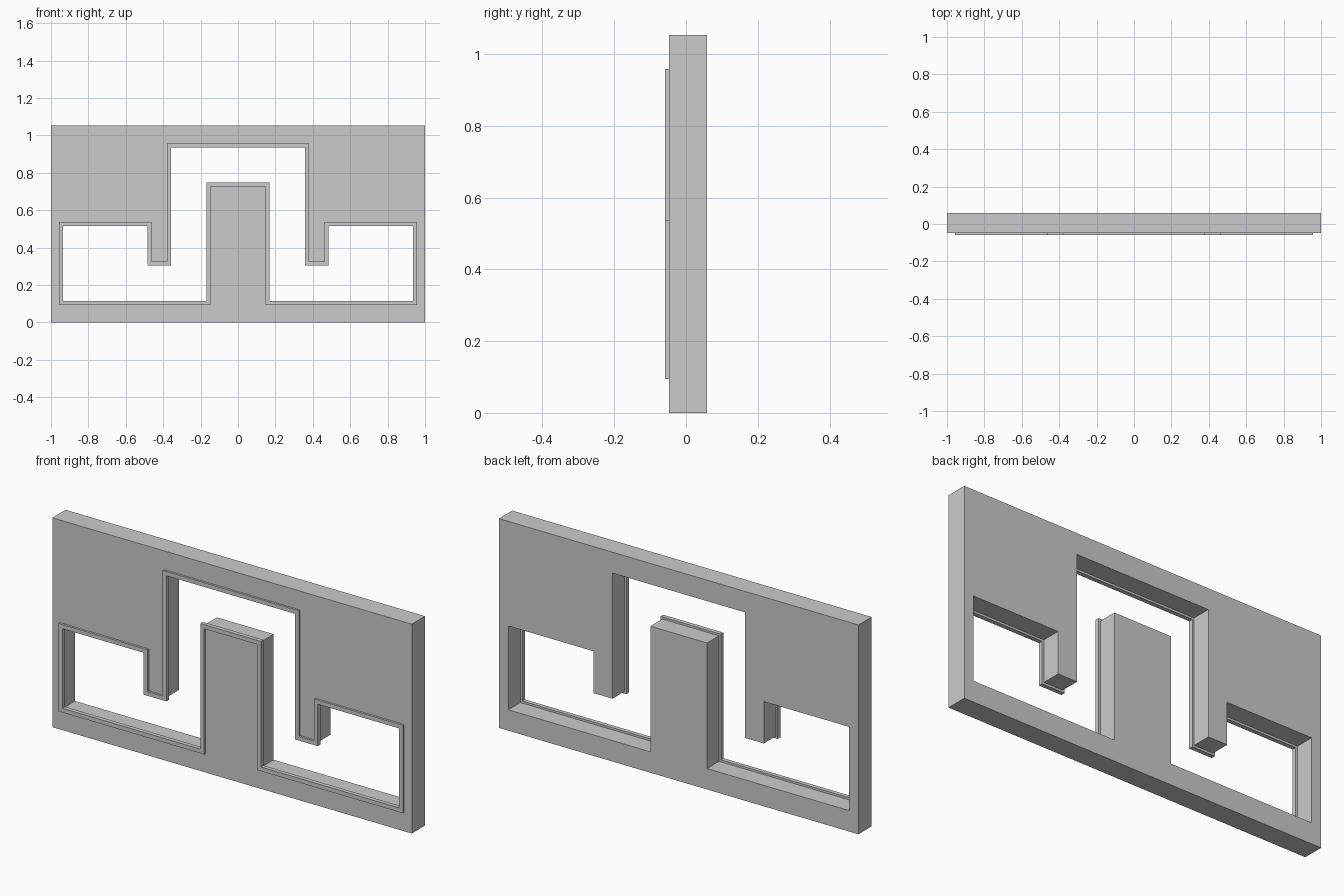
import bpy, bmesh
from math import radians
from mathutils import Vector

if "Cube" in bpy.data.objects:
    bpy.data.objects.remove(bpy.data.objects["Cube"])

U = 1 / 19  # design grid: panel is 38 x 20 x 2 units


def offset(loop, d):
    """Offset a right-angled counter-clockwise loop inwards by d."""
    out = []
    for i, p in enumerate(loop):
        a = (p - loop[i - 1]).normalized()
        b = (loop[(i + 1) % len(loop)] - p).normalized()
        out.append(p + d * Vector((-a.y - b.y, a.x + b.x)))
    return out


def plate(name, loops, y0, y1):
    """Flat plate in the xz plane; the second loop is cut out of the first."""
    cu = bpy.data.curves.new(name, 'CURVE')
    cu.dimensions = '2D'
    cu.fill_mode = 'BOTH'
    cu.extrude = (y1 - y0) / 2 * U
    for loop in loops:
        s = cu.splines.new('POLY')
        s.points.add(len(loop) - 1)
        for pt, p in zip(s.points, loop):
            pt.co = (p.x * U, p.y * U, 0, 1)
        s.use_cyclic_u = True
    ob = bpy.data.objects.new(name, cu)
    bpy.context.collection.objects.link(ob)
    ob.rotation_euler.x = radians(90)
    ob.location.y = (y0 + y1) / 2 * U
    bpy.ops.object.select_all(action='DESELECT')
    ob.select_set(True)
    bpy.context.view_layer.objects.active = ob
    bpy.ops.object.convert(target='MESH')
    ob = bpy.context.object
    ob.name = name
    # Weld caps to walls and keep flat faces
    bm = bmesh.new()
    bm.from_mesh(ob.data)
    bmesh.ops.remove_doubles(bm, verts=bm.verts, dist=1e-5)
    bmesh.ops.recalc_face_normals(bm, faces=bm.faces)
    for f in bm.faces:
        f.smooth = False
    bm.to_mesh(ob.data)
    bm.free()
    return ob


# Opening outline: right half, mirrored to the left
half = [(3, 14), (3, 2), (18, 2), (18, 10), (9, 10), (9, 6), (7, 6), (7, 18)]
opening = [Vector(p) for p in half] + [Vector((-x, z)) for x, z in reversed(half)]
border = [Vector(p) for p in [(-19, 0), (19, 0), (19, 20), (-19, 20)]]

# Wall panel with the stepped opening
plate("wall_panel", [border, opening], -0.9, 1.1)

# Square trim straddling the front edge of the opening
plate("opening_trim", [offset(opening, -0.2), offset(opening, 0.2)], -1.1, -0.7)
